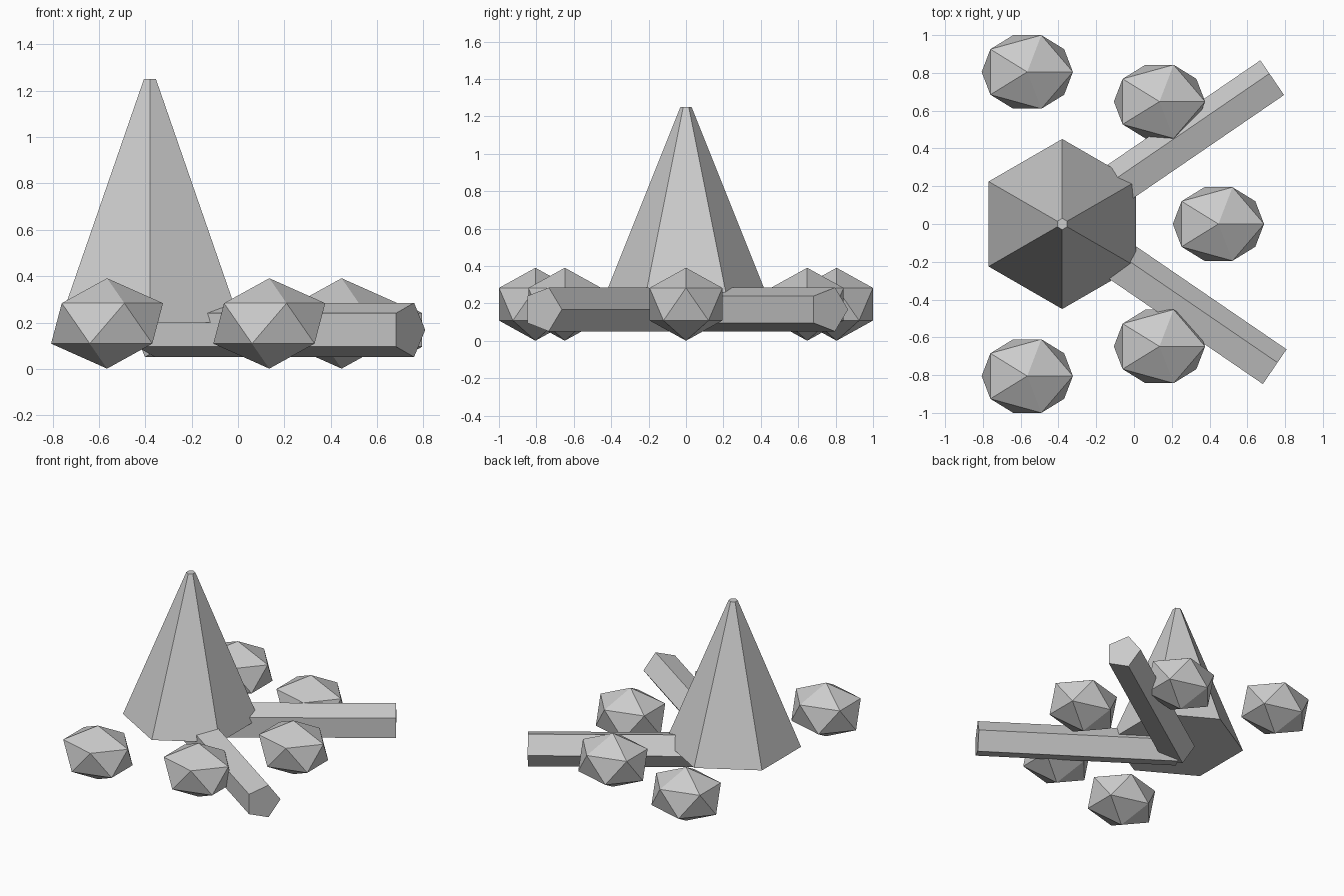
import bpy, bmesh, math
from mathutils import Matrix

if "Cube" in bpy.data.objects:
    bpy.data.objects.remove(bpy.data.objects["Cube"])

# single flat grey
grey = bpy.data.materials.new("plain grey")
grey.diffuse_color = (0.6, 0.6, 0.6, 1)
grey.use_nodes = True
grey.node_tree.nodes["Principled BSDF"].inputs["Base Color"].default_value = grey.diffuse_color

FIRE = (-0.38, 0.0)          # fire centre, where the logs meet


def add_object(name, bm, matrix):
    bmesh.ops.recalc_face_normals(bm, faces=bm.faces)
    mesh = bpy.data.meshes.new(name)
    bm.to_mesh(mesh)
    bm.free()
    mesh.transform(matrix)
    mesh.materials.append(grey)
    obj = bpy.data.objects.new(name, mesh)
    bpy.context.collection.objects.link(obj)
    return obj


def frustum(sides, r0, r1, length):
    """Capped tapered prism along +z, first corner towards +y."""
    bm = bmesh.new()
    rings = []
    for r, z in ((r0, 0), (r1, length)):
        angles = [2 * math.pi * i / sides for i in range(sides)]
        rings.append([bm.verts.new((r * math.sin(a), r * math.cos(a), z)) for a in angles])
    low, high = rings
    bm.faces.new(low[::-1])
    bm.faces.new(high)
    for i in range(sides):
        j = (i + 1) % sides
        bm.faces.new((low[i], low[j], high[j], high[i]))
    return bm


# flame: tall six-sided spike
add_object("flame", frustum(6, 0.45, 0.03, 1.05),
           Matrix.Translation((*FIRE, 0.2)))

# logs: five-sided, spreading from below the flame
for side, sign in (("back", 1), ("front", -1)):
    place = (Matrix.Translation((*FIRE, 0.168))
             @ Matrix.Rotation(sign * 0.6, 4, 'Z')
             @ Matrix.Rotation(math.pi / 2, 4, 'Y'))
    add_object(side + "_log", frustum(5, 0.123, 0.123, 1.355), place)

# stones: stretched icosahedra in an arc
spots = [(-0.565, 0.805), (0.135, 0.648), (0.447, 0), (0.135, -0.648), (-0.565, -0.805)]
for i, (x, y) in enumerate(spots):
    bm = bmesh.new()
    bmesh.ops.create_icosphere(bm, subdivisions=1, radius=1)
    add_object(f"stone_{i + 1}", bm,
               Matrix.Translation((x, y, 0.196)) @ Matrix.Diagonal((0.27, 0.229, 0.195, 1)))
